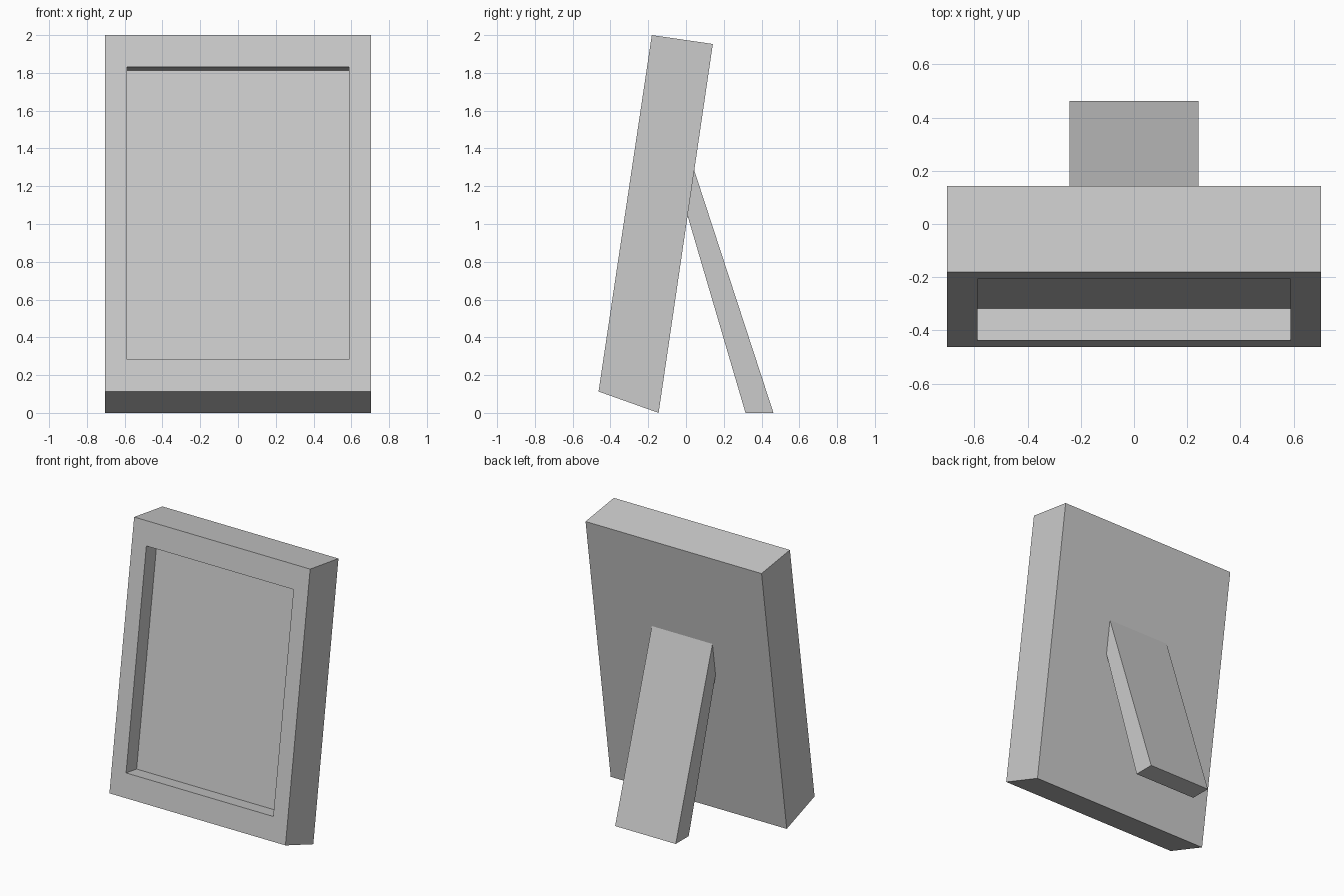
import bpy
import bmesh
from mathutils import Vector

cube = bpy.data.objects.get("Cube")
if cube:
    bpy.data.objects.remove(cube, do_unlink=True)

# Single plain grey
grey = bpy.data.materials.new("plain grey")
grey.use_nodes = True
grey.diffuse_color = (0.6, 0.6, 0.6, 1)
grey.node_tree.nodes["Principled BSDF"].inputs["Base Color"].default_value = (0.6, 0.6, 0.6, 1)


def prism(profile, half_width):
    """Extrude a (y, z) side profile symmetrically across x."""
    bm = bmesh.new()
    base = bm.faces.new([bm.verts.new((-half_width, y, z)) for y, z in profile])
    side = bmesh.ops.extrude_face_region(bm, geom=[base])["geom"]
    moved = [v for v in side if isinstance(v, bmesh.types.BMVert)]
    bmesh.ops.translate(bm, verts=moved, vec=(2 * half_width, 0, 0))
    bmesh.ops.recalc_face_normals(bm, faces=bm.faces)
    bm.normal_update()
    return bm


def finish(bm, name):
    mesh = bpy.data.meshes.new(name)
    bm.to_mesh(mesh)
    bm.free()
    mesh.materials.append(grey)
    obj = bpy.data.objects.new(name, mesh)
    bpy.context.collection.objects.link(obj)
    return obj


# Leaning frame with a slanted foot
frame = prism([(-0.463, 0.113), (-0.181, 2.0), (0.142, 1.953), (-0.145, 0.0)], 0.703)

# Picture recess: inset the front, widen the top and bottom borders, push in
front = min(frame.faces, key=lambda f: f.normal.y)
bmesh.ops.inset_individual(frame, faces=[front], thickness=0.163)
up = Vector((0.282, 1.887)).normalized()
middle = front.calc_center_median().z
for v in front.verts:
    shift = -0.055 if v.co.z > middle else 0.055
    v.co += Vector((0, up.x, up.y)) * shift
frame.normal_update()
bmesh.ops.inset_individual(frame, faces=[front], thickness=0, depth=-0.122)
finish(frame, "picture_frame")

# Rear easel leg, its top lying against the sloping back
leg = prism([(0.043, 1.286), (0.008, 1.045), (0.315, 0.0), (0.463, 0.0)], 0.242)
finish(leg, "easel_leg")
